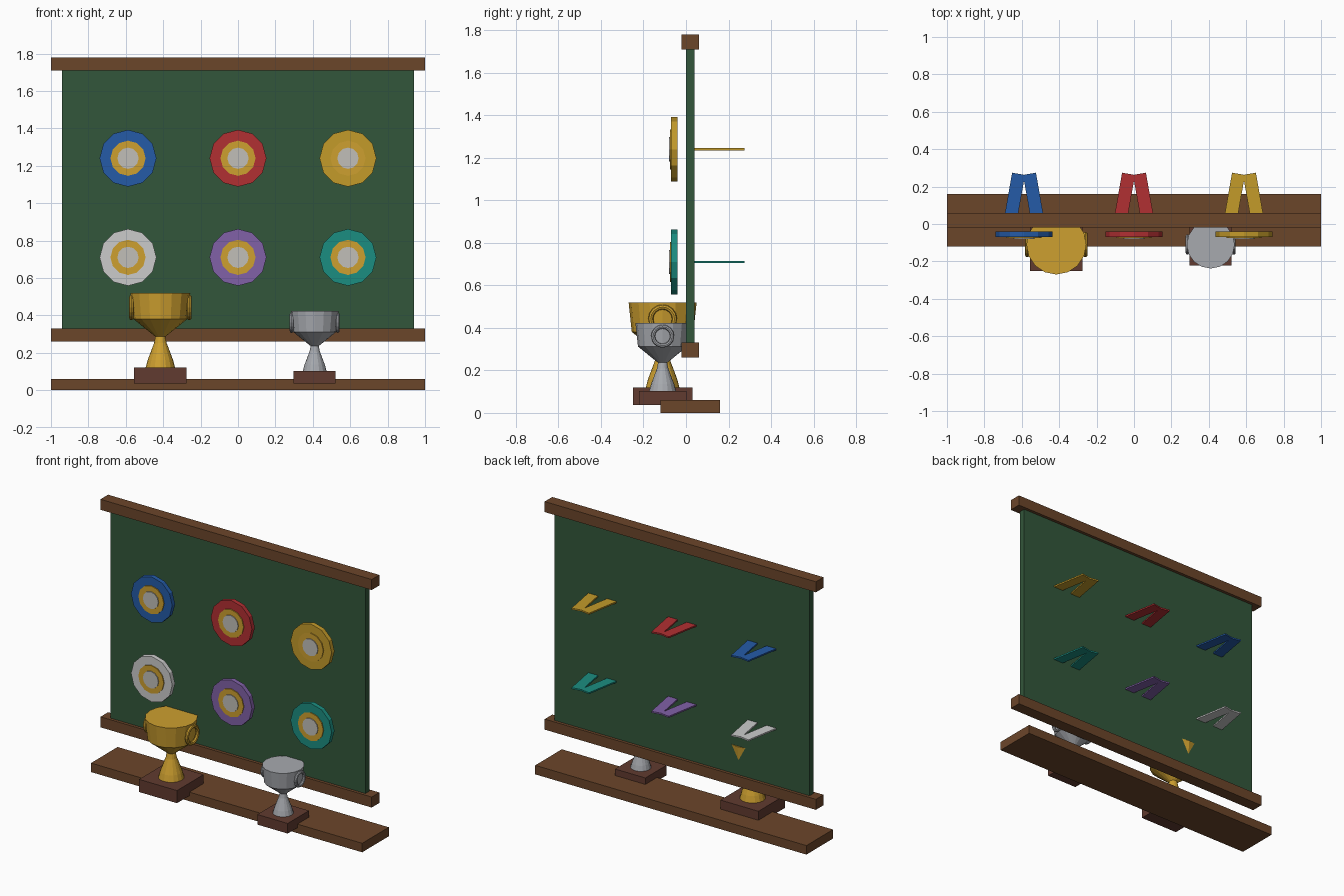
import bpy
from math import radians, pi, sin, cos

if "Cube" in bpy.data.objects:
    bpy.data.objects.remove(bpy.data.objects["Cube"])


def material(name, rgb):
    m = bpy.data.materials.new(name)
    m.diffuse_color = (*[c ** 2.2 for c in rgb], 1)
    m.use_nodes = True
    m.node_tree.nodes["Principled BSDF"].inputs["Base Color"].default_value = m.diffuse_color
    return m


WOOD = material("wood", (0.42, 0.28, 0.18))
DARK = material("dark_wood", (0.38, 0.24, 0.20))
FELT = material("felt", (0.21, 0.34, 0.24))
GOLD = material("gold", (0.80, 0.62, 0.20))
SILVER = material("silver", (0.65, 0.66, 0.68))
WHITE = material("white", (0.75, 0.74, 0.72))
COLOURS = {
    "blue": (0.16, 0.36, 0.65), "red": (0.69, 0.20, 0.21),
    "yellow": (0.76, 0.60, 0.18), "pale": (0.76, 0.76, 0.75),
    "purple": (0.50, 0.38, 0.65), "teal": (0.13, 0.55, 0.50),
}


def finish(name, mat):
    ob = bpy.context.object
    ob.name = name
    ob.data.materials.append(mat)
    return ob


def box(name, mat, centre, size, turn=0):
    bpy.ops.mesh.primitive_cube_add(size=1, location=centre, rotation=(0, 0, turn))
    ob = finish(name, mat)
    ob.scale = size
    return ob


def disc(name, mat, x, z, radius, back, front):
    bpy.ops.mesh.primitive_cylinder_add(
        vertices=12, radius=radius, depth=back - front,
        location=(x, (back + front) / 2, z), rotation=(pi / 2, 0, 0))
    return finish(name, mat)


def lathe(name, mat, centre, profile, sides):
    # closed surface of revolution with flat caps at both ends
    verts = [(r * sin(2 * pi * i / sides), r * cos(2 * pi * i / sides), z)
             for r, z in profile for i in range(sides)]
    faces = [(k * sides + i, (k + 1) * sides + i,
              (k + 1) * sides + (i + 1) % sides, k * sides + (i + 1) % sides)
             for k in range(len(profile) - 1) for i in range(sides)]
    top = (len(profile) - 1) * sides
    faces.append(tuple(range(sides)))
    faces.append(tuple(reversed(range(top, top + sides))))
    me = bpy.data.meshes.new(name)
    me.from_pydata(verts, [], faces)
    me.materials.append(mat)
    ob = bpy.data.objects.new(name, me)
    ob.location = centre
    bpy.context.collection.objects.link(ob)
    return ob


# Display board with rails and shelf
box("board", FELT, (0, 0.02, 1.02), (1.88, 0.04, 1.42))
box("top_rail", WOOD, (0, 0.02, 1.745), (2, 0.08, 0.07))
box("bottom_rail", WOOD, (0, 0.02, 0.295), (2, 0.08, 0.07))
box("shelf", WOOD, (0, 0.02, 0.03), (2, 0.28, 0.06))

# Rosettes in two rows of three, each with a pair of ribbon tails
for n, (colour, rgb) in enumerate(COLOURS.items()):
    x, z = (n % 3 - 1) * 0.588, (1.24, 0.71)[n // 3]
    mat = material(colour, rgb)
    disc(colour + "_rosette", mat, x, z, 0.152, -0.04, -0.07)
    disc(colour + "_rosette_ring", GOLD, x, z, 0.094, -0.05, -0.076)
    disc(colour + "_rosette_centre", WHITE, x, z, 0.057, -0.06, -0.081)
    for side in (-1, 1):
        box(colour + "_ribbon_tail", mat, (x + side * 0.05, 0.15, z),
            (0.07, 0.24, 0.01), side * radians(10))

# Trophy cups, the silver one a smaller copy of the gold one
PROFILE = [(0.08, 0.08), (0.068, 0.125), (0.034, 0.215), (0.027, 0.25),
           (0.145, 0.345), (0.16, 0.484)]
for name, mat, x, s in (("gold", GOLD, -0.415, 1), ("silver", SILVER, 0.41, 0.8)):
    y, z = -0.11, 0.036
    box(name + "_trophy_base", DARK, (x, y, z + 0.042 * s), (0.28 * s, 0.28 * s, 0.084 * s))
    lathe(name + "_trophy_cup", mat, (x, y, z), [(r * s, h * s) for r, h in PROFILE], 16)
    for side in (-1, 1):
        bpy.ops.mesh.primitive_torus_add(
            major_segments=16, minor_segments=8, major_radius=0.056 * s,
            minor_radius=0.012 * s, rotation=(0, pi / 2, 0),
            location=(x + side * 0.155 * s, y, z + 0.406 * s))
        finish(name + "_trophy_handle", mat)
